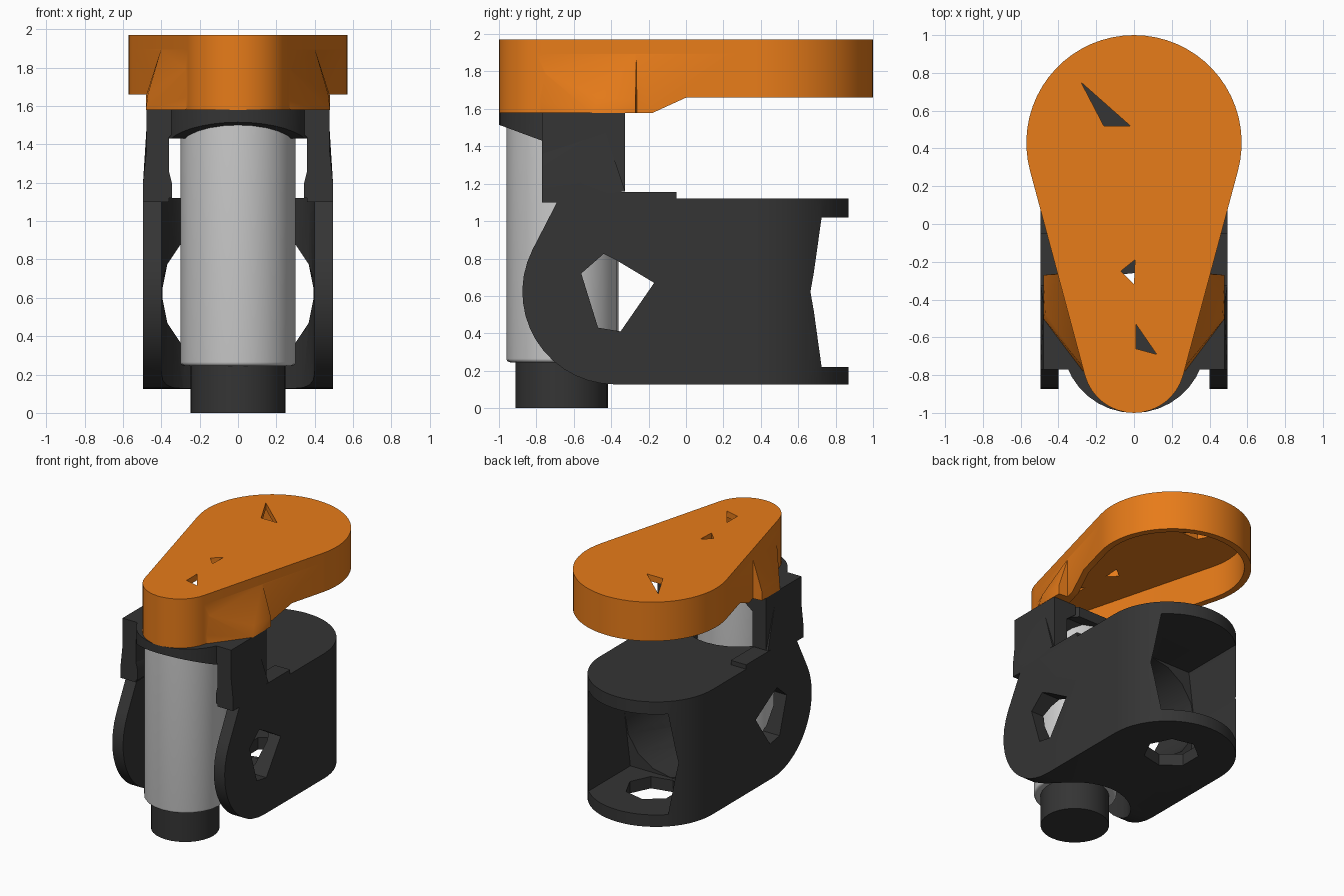
import bpy, bmesh
from math import sin, cos, pi, radians, asin

if "Cube" in bpy.data.objects:
    bpy.data.objects.remove(bpy.data.objects["Cube"])

def material(name, col):
    m = bpy.data.materials.new(name)
    m.diffuse_color = (*col, 1)
    m.use_nodes = True
    m.node_tree.nodes["Principled BSDF"].inputs["Base Color"].default_value = m.diffuse_color
    return m

ORANGE = material("orange", (0.80, 0.20, 0.01))
DARK = material("dark", (0.035, 0.035, 0.035))

def finish(name, bm, mat=None):
    bmesh.ops.recalc_face_normals(bm, faces=bm.faces)
    me = bpy.data.meshes.new(name)
    bm.to_mesh(me)
    bm.free()
    ob = bpy.data.objects.new(name, me)
    bpy.context.collection.objects.link(ob)
    if mat:
        me.materials.append(mat)
    return ob

def prism(name, pts, axis, a, b, mat=None, bevel=0):
    """Extrude a 2D outline along an axis from a to b; optionally round the far rim."""
    place = {'x': lambda u, v, w: (w, u, v),
             'y': lambda u, v, w: (u, w, v),
             'z': lambda u, v, w: (u, v, w)}[axis]
    bm = bmesh.new()
    lo = [bm.verts.new(place(u, v, a)) for u, v in pts]
    hi = [bm.verts.new(place(u, v, b)) for u, v in pts]
    n = len(pts)
    bm.faces.new(lo)
    top = bm.faces.new(hi)
    for i in range(n):
        bm.faces.new((lo[i], lo[(i + 1) % n], hi[(i + 1) % n], hi[i]))
    if bevel:
        bmesh.ops.bevel(bm, geom=list(top.edges), offset=bevel, segments=5,
                        profile=0.5, affect='EDGES')
    return finish(name, bm, mat)

def hull(name, pts, mat=None):
    bm = bmesh.new()
    for p in pts:
        bm.verts.new(p)
    bmesh.ops.convex_hull(bm, input=bm.verts)
    return finish(name, bm, mat)

def box_pts(x0, x1, y0, y1, z0, z1):
    return [(x, y, z) for x in (x0, x1) for y in (y0, y1) for z in (z0, z1)]

def arc(cx, cy, r, a0, a1, n):
    return [(cx + r * cos(radians(a0 + (a1 - a0) * i / n)),
             cy + r * sin(radians(a0 + (a1 - a0) * i / n))) for i in range(n + 1)]

def circle(cx, cy, r, n):
    return arc(cx, cy, r, 0, 360, n)[:-1]

def boolean(ob, *tools, op='DIFFERENCE'):
    bpy.context.view_layer.objects.active = ob
    for t in tools:
        m = ob.modifiers.new("bool", 'BOOLEAN')
        m.operation, m.object, m.solver = op, t, 'EXACT'
        bpy.ops.object.modifier_apply(modifier=m.name)
        bpy.data.objects.remove(t)
    return ob

# Frame body: side profile crossed with a round-backed plan
Z0, Z1, AX, AZ = 0.125, 1.12, -0.38, 0.622
side = [(0.9, Z0), (0.9, Z1), (-0.68, Z1)] + arc(AX, AZ, 0.495, 153, 270, 14)
plan = [(-0.495, -0.95), (0.495, -0.95)] + arc(0, 0.375, 0.495, 0, 180, 28)
frame = prism("frame_body", side, 'x', -0.6, 0.6, DARK)
boolean(frame, prism("plan", plan, 'z', 0, 1.4), op='INTERSECT')
front_pocket = [(0.4, -1.1)] + arc(0, -0.66, 0.4, 0, 180, 16) + [(-0.4, -1.1)]
opening = [(0.35, 0.22), (0.4, AZ), (0.35, 1.02), (-0.35, 1.02), (-0.4, AZ), (-0.35, 0.22)]
axle_hole = [(-0.56, 0.72), (-0.44, 0.825), (-0.37, 0.79), (-0.17, 0.67), (-0.35, 0.41), (-0.47, 0.43)]
boolean(frame,
        prism("pocket", front_pocket, 'z', 0, 1.4),
        prism("bore", circle(0, AZ, 0.399, 16), 'y', -0.6, 0.25),
        prism("rear", opening, 'y', 0.2, 1.1),
        prism("side_hole", axle_hole, 'x', -0.7, 0.7),
        prism("floor_hole", circle(0, 0.42, 0.2, 7), 'z', 0, 0.4))

# Upright tube and its foot
tube = prism("upright_tube", circle(0, -0.66, 0.3, 24), 'z', 1.55, 0.245, bevel=0.02)
foot = prism("tube_foot", circle(0, -0.665, 0.247, 32), 'z', 0, 0.25, DARK)

# Collar under the cap, underside sloping down toward the legs
collar = prism("collar", circle(0, -0.62, 0.38, 36), 'z', 1.40, 1.58, DARK)
slope = [(-1.1, 1.3), (-1.1, 1.54), (-1.0, 1.515), (-0.77, 1.43), (-0.5, 1.43), (-0.4, 1.5), (-0.2, 1.5), (-0.2, 1.3)]
boolean(collar, prism("under", slope, 'x', -1, 1),
        hull("back_trim", box_pts(-1, 1, -0.325, 0, 1, 2)))

for s, tag in ((-1, "left"), (1, "right")):
    m = lambda pts: [(s * x, y, z) for x, y, z in pts]
    # Legs with flared feet standing on rails
    hull("collar_leg_" + tag, m(box_pts(0.36, 0.478, -0.77, -0.325, 1.16, 1.58)), DARK)
    hull("leg_shoulder_" + tag, m([(0.478, -0.77, 1.58), (0.478, -0.325, 1.58), (0.28, -0.77, 1.58),
                                   (0.28, -0.325, 1.58), (0.28, -0.77, 1.5), (0.28, -0.325, 1.5),
                                   (0.37, -0.77, 1.43), (0.37, -0.325, 1.43)]), DARK)
    hull("leg_foot_" + tag, m(box_pts(0.345, 0.495, -0.77, -0.57, 1.12, 1.2)
                              + [(0.36, -0.77, 1.26), (0.478, -0.77, 1.36), (0.478, -0.43, 1.47),
                                 (0.495, -0.325, 1.16), (0.36, -0.325, 1.16)]), DARK)
    hull("top_rail_" + tag, m(box_pts(0.36, 0.495, -0.77, -0.05, 1.1, 1.155)), DARK)

# Cap: hollow teardrop shell
def teardrop(inset):
    R, r, c0, c1 = 0.57, 0.27, 0.43, -0.73
    t = asin((R - r) / (c0 - c1)) * 180 / pi
    return arc(0, c0, R - inset, -t, 180 + t, 36) + arc(0, c1, r - inset, 180 + t, 360 - t, 16)

cap = prism("cap", teardrop(0), 'z', 1.578, 1.97, ORANGE, bevel=0.075)
for s in (-1, 1):
    lug = hull("lug", [(s * x, y, z) for x, y, z in (
        (0.48, -0.27, 1.578), (0.48, -0.27, 1.65), (0.40, -0.265, 1.9), (0.3, -0.27, 1.9),
        (0.48, -0.50, 1.578), (0.47, -0.47, 1.66), (0.26, -0.77, 1.8), (0.27, -0.78, 1.578),
        (0.28, -0.25, 1.578))], ORANGE)
    boolean(cap, lug, op='UNION')
rear_under = [(-0.18, 1.5), (-0.18, 1.578), (0, 1.66), (1.2, 1.66), (1.2, 1.5)]
boolean(cap, prism("rear_under", rear_under, 'x', -1, 1),
        prism("hollow", teardrop(0.05), 'z', 1.4, 1.92, bevel=0.04))
# Triangular openings in the cap top
for tri in ([(-0.28, 0.75), (-0.16, 0.52), (-0.02, 0.52)],
            [(-0.07, -0.25), (0.005, -0.19), (0.0, -0.32)],
            [(0.01, -0.53), (0.01, -0.66), (0.12, -0.69)]):
    boolean(cap, prism("slot", tri, 'z', 1.8, 2.1))

# Smooth curved walls, keep edges crisp
bpy.ops.object.select_all(action='SELECT')
bpy.context.view_layer.objects.active = cap
bpy.ops.object.shade_smooth_by_angle(angle=radians(30))
